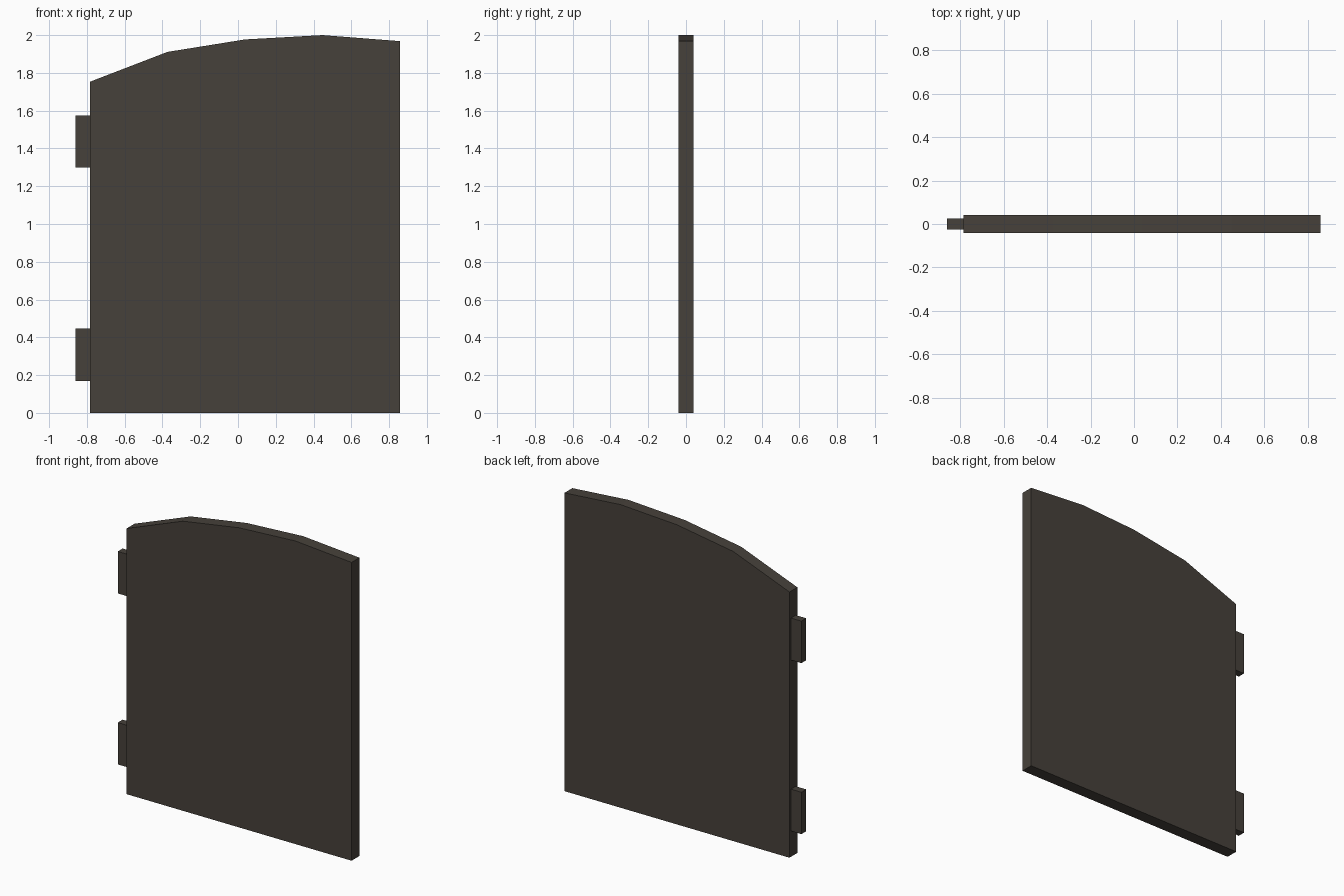
import bpy, bmesh

if "Cube" in bpy.data.objects:
    bpy.data.objects.remove(bpy.data.objects["Cube"])

# One flat dark colour for the whole door
dark = bpy.data.materials.new("dark_brown_grey")
dark.diffuse_color = (0.062, 0.053, 0.043, 1)
dark.use_nodes = True
dark.node_tree.nodes["Principled BSDF"].inputs["Base Color"].default_value = dark.diffuse_color


def slab(name, outline, half_depth):
    """Extrude an (x, z) outline along y, centred on y = 0."""
    bm = bmesh.new()
    face = bm.faces.new([bm.verts.new((x, -half_depth, z)) for x, z in outline])
    out = bmesh.ops.extrude_face_region(bm, geom=[face])
    verts = [v for v in out["geom"] if isinstance(v, bmesh.types.BMVert)]
    bmesh.ops.translate(bm, verts=verts, vec=(0, 2 * half_depth, 0))
    bmesh.ops.recalc_face_normals(bm, faces=bm.faces)
    mesh = bpy.data.meshes.new(name)
    bm.to_mesh(mesh)
    bm.free()
    mesh.materials.append(dark)
    obj = bpy.data.objects.new(name, mesh)
    bpy.context.collection.objects.link(obj)
    return obj


LEFT, RIGHT = -0.784, 0.858

# Door leaf: flat bottom, lopsided arched top in four equal steps
arch_heights = [1.753, 1.911, 1.977, 2.0, 1.968]
step = (RIGHT - LEFT) / (len(arch_heights) - 1)
arch = [(LEFT + i * step, z) for i, z in enumerate(arch_heights)]
slab("door_leaf", [(RIGHT, 0), *reversed(arch), (LEFT, 0)], 0.041)

# Two hinge blocks on the left edge
for name, low, high in (("lower_hinge", 0.17, 0.446), ("upper_hinge", 1.298, 1.575)):
    slab(name, [(-0.86, low), (LEFT, low), (LEFT, high), (-0.86, high)], 0.025)
